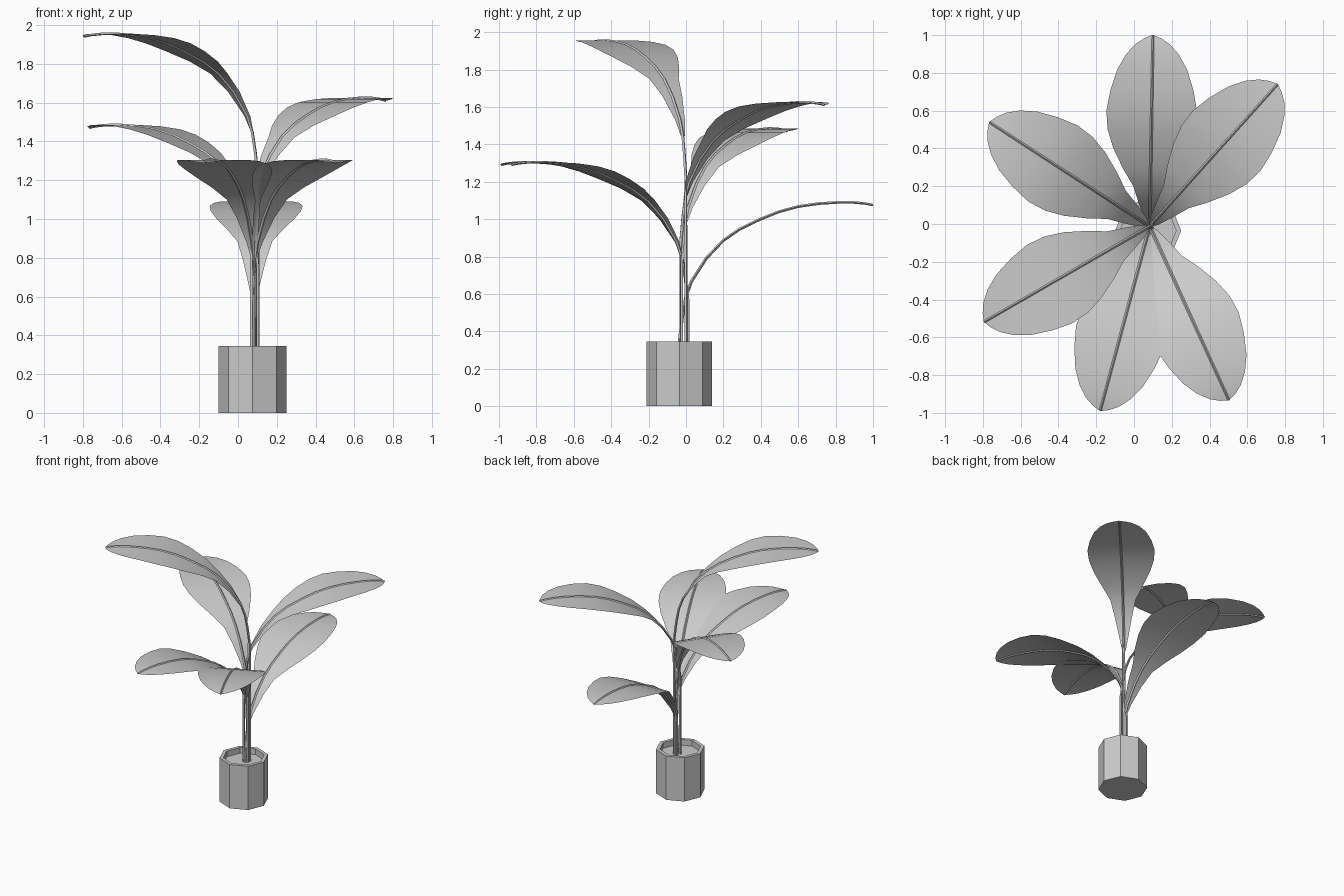
import bpy, bmesh
from math import cos, sin, radians
from mathutils import Vector

if "Cube" in bpy.data.objects:
    bpy.data.objects.remove(bpy.data.objects["Cube"])

grey = bpy.data.materials.new("pale grey")
grey.use_nodes = True
COLOUR = (0.6, 0.6, 0.6, 1)
grey.diffuse_color = COLOUR
grey.node_tree.nodes["Principled BSDF"].inputs["Base Color"].default_value = COLOUR

ROOT = Vector((0.083, -0.012, 0))
SOIL = 0.3


def finish(name, bm, location, turn=0, smooth=None):
    mesh = bpy.data.meshes.new(name)
    bm.to_mesh(mesh)
    bm.free()
    mesh.materials.append(grey)
    ob = bpy.data.objects.new(name, mesh)
    ob.location = location
    ob.rotation_euler.z = radians(turn)
    bpy.context.collection.objects.link(ob)
    if smooth:
        bpy.ops.object.select_all(action='DESELECT')
        bpy.context.view_layer.objects.active = ob
        ob.select_set(True)
        bpy.ops.object.shade_smooth_by_angle(angle=radians(smooth))
    return ob


def skin(bm, rings):
    # Join successive closed rings with quads and cap both ends
    for a, b in zip(rings, rings[1:]):
        n = len(a)
        for i in range(n):
            j = (i + 1) % n
            bm.faces.new((a[i], a[j], b[j], b[i]))
    bm.faces.new(rings[0][::-1])
    bm.faces.new(rings[-1])
    bmesh.ops.recalc_face_normals(bm, faces=bm.faces)


# Eight-sided pot: outer wall, rim, inner wall and soil
bm = bmesh.new()
rings = []
for radius, z in ((0.175, 0), (0.175, 0.345), (0.148, 0.345), (0.148, SOIL)):
    rings.append([bm.verts.new((radius * cos(radians(45 * k)),
                                radius * sin(radians(45 * k)), z)) for k in range(8)])
skin(bm, rings)
finish("pot", bm, (0.075, -0.035, 0))

# Leaf profile: reach, height relative to the tip, half width
PROFILE = [
    (0.01, -0.495, 0.012), (0.04, -0.41, 0.03), (0.12, -0.285, 0.06),
    (0.21, -0.19, 0.09), (0.3, -0.128, 0.145), (0.41, -0.075, 0.2),
    (0.51, -0.035, 0.232), (0.61, -0.008, 0.24), (0.72, 0.008, 0.22),
    (0.83, 0.015, 0.185), (0.91, 0.014, 0.14), (0.965, 0.009, 0.09),
    (0.995, 0.004, 0.045), (1.012, 0, 0.004),
]


def blade(name, turn, tip):
    bm = bmesh.new()
    rows = [[bm.verts.new((r, side * w, z)) for side in (-1, 0, 1)]
            for r, z, w in PROFILE]
    for a, b in zip(rows, rows[1:]):
        for i in range(2):
            bm.faces.new((a[i], b[i], b[i + 1], a[i + 1]))
    finish(name, bm, ROOT + Vector((0, 0, tip)), turn, 60)


def stem(name, turn, tip):
    # Diamond-section stalk that runs on as the midrib of the leaf
    path = [(-0.022, SOIL - tip), (-0.022, min(-0.72, -0.72)), (-0.008, -0.6)]
    path += [(r, z) for r, z, w in PROFILE]
    points = [Vector((r, 0, z)) for r, z in path]
    bm = bmesh.new()
    rings = []
    for i, p in enumerate(points):
        along = (points[min(i + 1, len(points) - 1)] - points[max(i - 1, 0)]).normalized()
        side = Vector((0, 1, 0))
        up = along.cross(side)
        size = 0.009 - 0.003 * i / len(points)
        rings.append([bm.verts.new(p + size * d) for d in (side, up, -side, -up)])
    skin(bm, rings)
    finish(name, bm, ROOT, turn, 40).location.z = tip


# Six leaves: compass turn and tip height
LEAVES = {
    "back": (89, 1.075), "back_left": (48, 1.61), "back_right": (147, 1.47),
    "front_right": (210, 1.94), "front": (255, 1.29), "front_left": (294.5, 1.29),
}
for place, (turn, tip) in LEAVES.items():
    blade(place + "_leaf", turn, tip)
    stem(place + "_stem", turn, tip)
